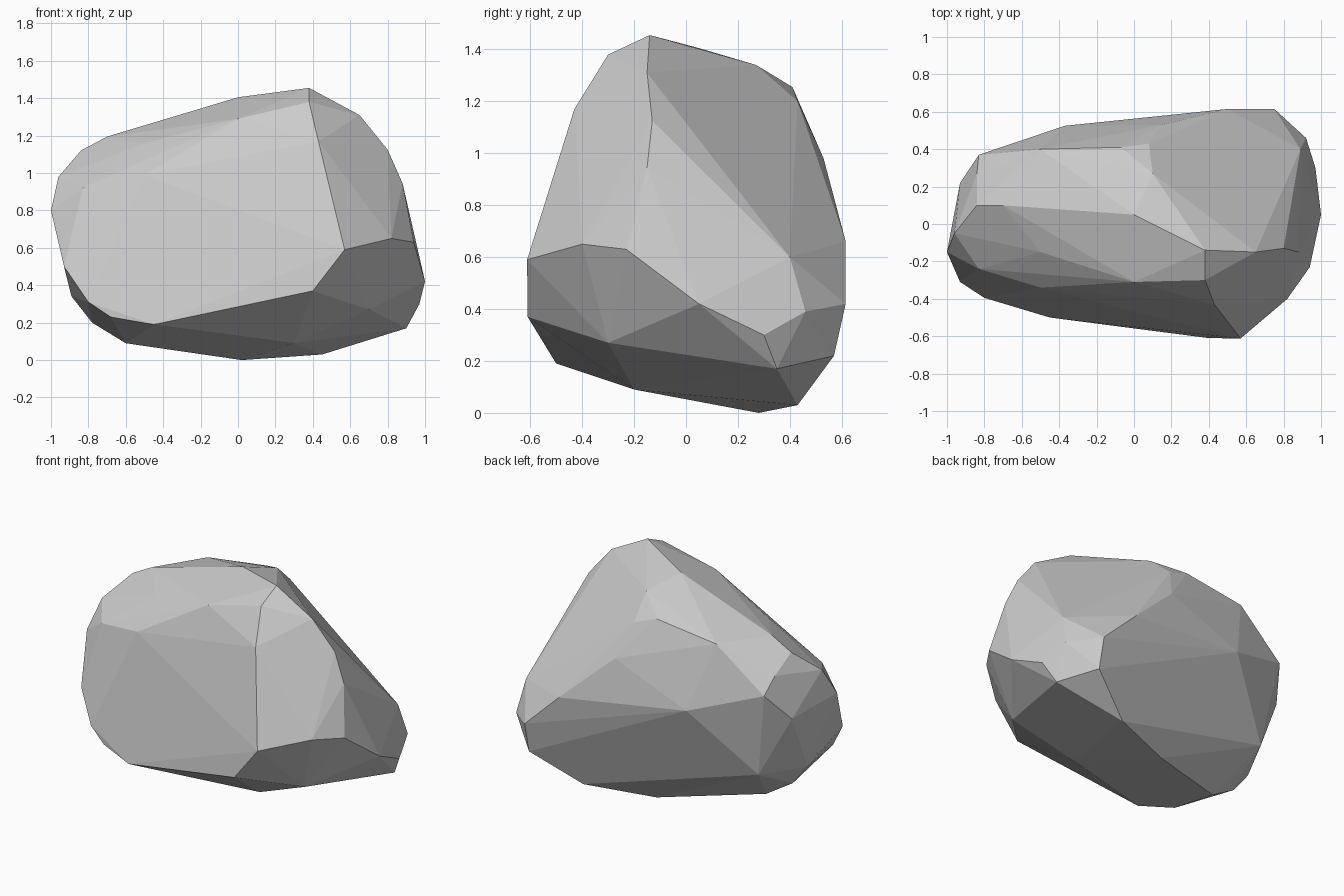
import bpy, bmesh

# Corner groups of the boulder; their convex hull gives the flat facets
crest = [(.38, -.14, 1.455), (0, .05, 1.405), (.1, .27, 1.34), (.08, .43, 1.2),
         (-.07, .41, 1.255), (-.5, .4, 1.2), (-.5, .1, 1.26), (-.7, .1, 1.195)]
front = [(.4, -.61, .37), (.57, -.612, .59), (.43, -.43, 1.17), (.38, -.3, 1.38),
         (0, -.31, 1.29), (-.45, -.5, .19), (-.68, -.43, .23), (-.8, -.395, .31),
         (-.93, -.31, .5), (-.5, -.34, .99), (-.5, -.15, 1.16)]
left_end = [(-1, -.15, .8), (-.96, -.05, .98), (-.84, .1, 1.12), (-.83, -.24, .92),
            (-.83, .37, .93), (-.84, .27, 1.03), (-.89, 0, .34), (-.93, .22, .75)]
right_end = [(.65, -.15, 1.31), (.8, -.13, 1.125), (.88, -.15, .945), (.82, .2, .8),
             (.89, .4, .6), (.82, -.4, .65), (.94, -.23, .63), (1, .05, .42),
             (.97, .3, .3), (.92, .46, .39), (.9, .35, .17)]
back = [(.75, .615, .42), (.5, .615, .66), (.15, .53, .98), (-.37, .525, .77),
        (.75, .57, .22), (-.74, .3, .36)]
underside = [(.02, .28, 0), (.45, .43, .03), (-.6, .02, .09), (-.78, 0, .2),
             (.3, -.2, .09), (.7, -.3, .27)]

bm = bmesh.new()
for p in crest + front + left_end + right_end + back + underside:
    bm.verts.new(p)
bmesh.ops.convex_hull(bm, input=bm.verts)
bmesh.ops.delete(bm, geom=[v for v in bm.verts if not v.link_faces], context='VERTS')

# Merge nearly coplanar triangles into broad facets
bmesh.ops.dissolve_limit(bm, angle_limit=.05, verts=bm.verts, edges=bm.edges)
bmesh.ops.recalc_face_normals(bm, faces=bm.faces)

mesh = bpy.data.meshes.new("boulder")
bm.to_mesh(mesh)
bm.free()
boulder = bpy.data.objects.new("boulder", mesh)
bpy.context.collection.objects.link(boulder)
